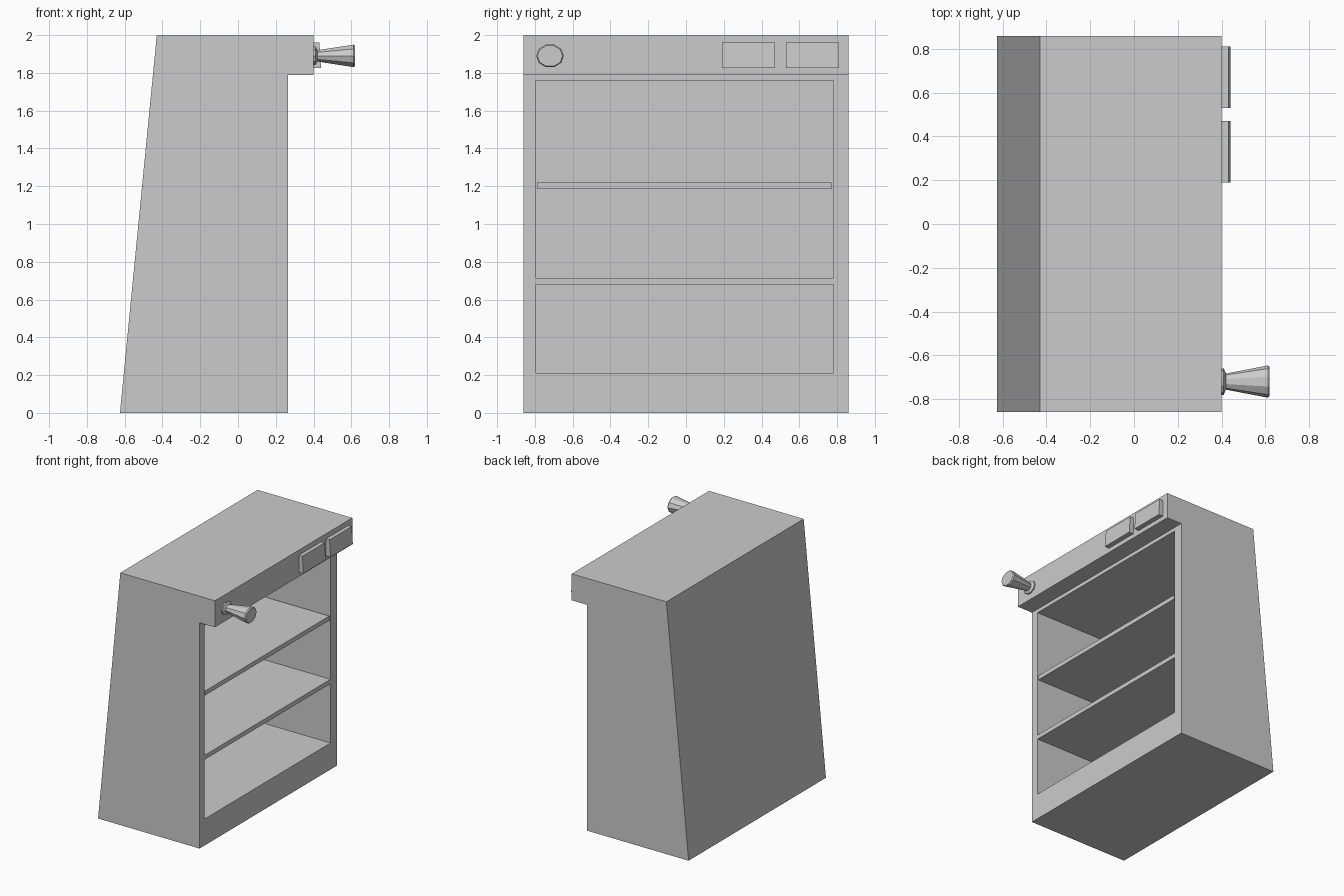
import bpy, bmesh, math

if "Cube" in bpy.data.objects:
    bpy.data.objects.remove(bpy.data.objects["Cube"], do_unlink=True)

grey = bpy.data.materials.new("plain_grey")
grey.use_nodes = True
grey.diffuse_color = (0.6, 0.6, 0.6, 1)
grey.node_tree.nodes["Principled BSDF"].inputs["Base Color"].default_value = (0.6, 0.6, 0.6, 1)


def finish(name, bm):
    bmesh.ops.recalc_face_normals(bm, faces=bm.faces)
    mesh = bpy.data.meshes.new(name)
    bm.to_mesh(mesh)
    bm.free()
    mesh.materials.append(grey)
    obj = bpy.data.objects.new(name, mesh)
    bpy.context.collection.objects.link(obj)
    return obj


def extrude_profile(name, xz, y0, y1):
    """Extrude a side profile (x, z) across the width."""
    bm = bmesh.new()
    face = bm.faces.new([bm.verts.new((x, y0, z)) for x, z in xz])
    new = bmesh.ops.extrude_face_region(bm, geom=[face])["geom"]
    verts = [v for v in new if isinstance(v, bmesh.types.BMVert)]
    bmesh.ops.translate(bm, verts=verts, vec=(0, y1 - y0, 0))
    return finish(name, bm)


def box(name, x0, x1, y0, y1, z0, z1):
    return extrude_profile(name, [(x0, z0), (x1, z0), (x1, z1), (x0, z1)], y0, y1)


FRONT, BACK, HEAD = 0.265, -0.38, 0.40

# Cabinet with sloping back and overhanging header
cabinet = extrude_profile("cabinet", [(-0.625, 0), (FRONT, 0), (FRONT, 1.79),
                                      (HEAD, 1.79), (HEAD, 2), (-0.43, 2)], -0.86, 0.86)

# Two open bays cut from the front, leaving a fixed shelf between them
for z0, z1 in ((0.21, 0.68), (0.715, 1.76)):
    cutter = box("bay_cutter", BACK, FRONT + 0.1, -0.795, 0.78, z0, z1)
    cutter.hide_render = True
    cut = cabinet.modifiers.new("bay", 'BOOLEAN')
    cut.operation = 'DIFFERENCE'
    cut.solver = 'EXACT'
    cut.object = cutter
    bpy.context.view_layer.objects.active = cabinet
    bpy.ops.object.modifier_apply(modifier=cut.name)
    bpy.data.objects.remove(cutter, do_unlink=True)

# Loose shelf in the upper bay
box("upper_shelf", BACK, FRONT - 0.003, -0.79, 0.77, 1.185, 1.22)

# Two slightly tilted panels on the header
for name, y in (("inner_panel", 0.19), ("outer_panel", 0.53)):
    extrude_profile(name, [(HEAD, 1.825), (0.44, 1.825), (0.431, 1.96), (HEAD, 1.96)],
                    y, y + 0.28)

# Faceted handle with a flange, a neck and a flared grip
SIDES = 10
bm = bmesh.new()
rings = []
for x, r in ((HEAD, 0.056), (0.41, 0.056), (0.42, 0.034), (0.43, 0.036),
             (0.612, 0.068), (0.62, 0.062)):
    rings.append([bm.verts.new((x, -0.72 + 1.08 * r * math.cos(a), 1.89 + 0.92 * r * math.sin(a)))
                  for a in (math.tau * i / SIDES for i in range(SIDES))])
for lower, upper in zip(rings, rings[1:]):
    for i in range(SIDES):
        j = (i + 1) % SIDES
        bm.faces.new((lower[i], lower[j], upper[j], upper[i]))
bm.faces.new(rings[0])
bm.faces.new(rings[-1])
finish("handle", bm)
